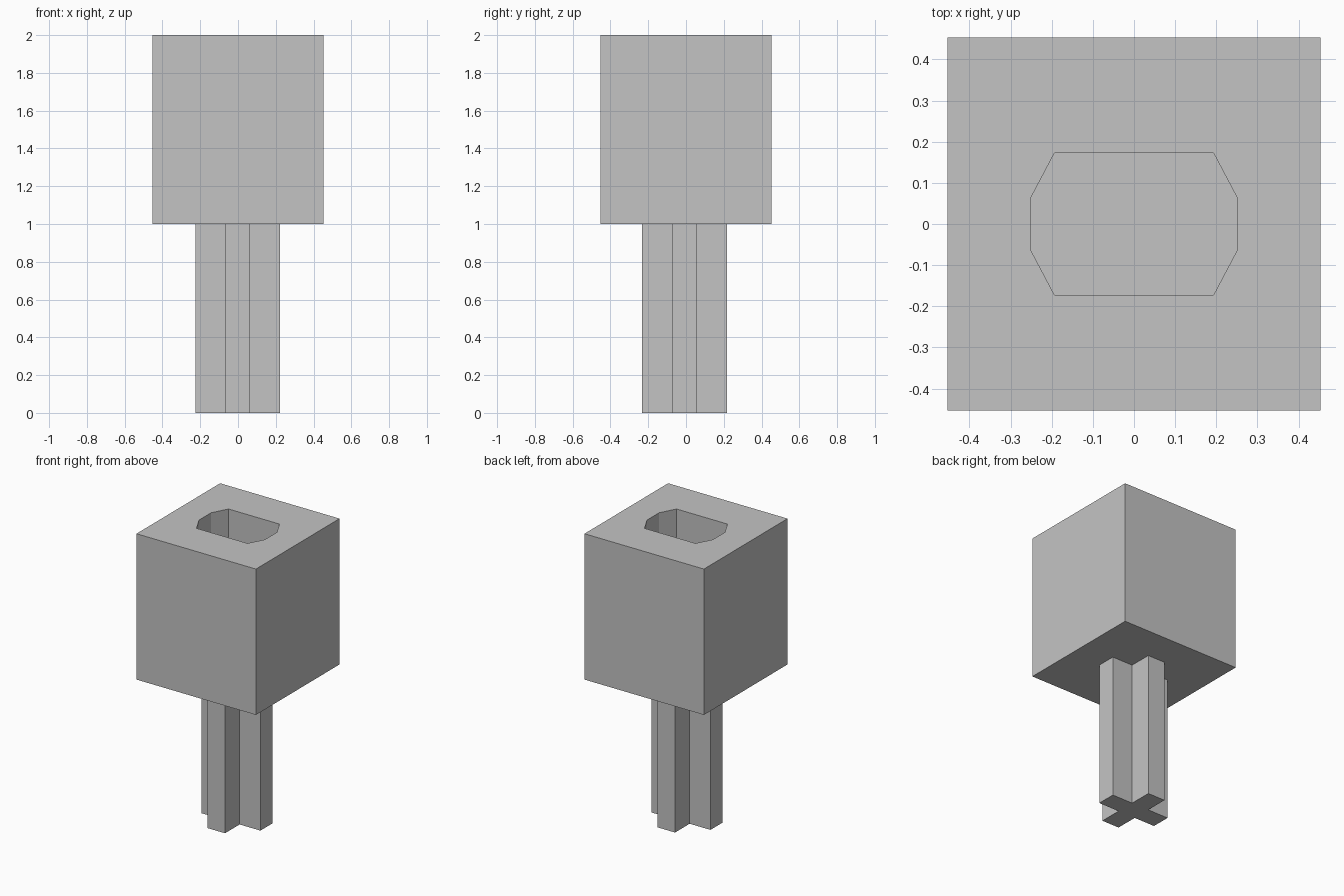
import bpy
import bmesh

cube = bpy.data.objects.get("Cube")
if cube:
    bpy.data.objects.remove(cube, do_unlink=True)

# One grey for the whole adapter
grey = bpy.data.materials.new("plain grey")
grey.use_nodes = True
colour = (0.55, 0.55, 0.55, 1)
grey.diffuse_color = colour
grey.node_tree.nodes["Principled BSDF"].inputs["Base Color"].default_value = colour


def prism(name, outline, z_low, z_high):
    """Extrude a flat outline between two heights."""
    bm = bmesh.new()
    base = bm.faces.new([bm.verts.new((x, y, z_low)) for x, y in outline])
    walls = bmesh.ops.extrude_face_region(bm, geom=[base], use_keep_orig=True)
    top = [v for v in walls["geom"] if isinstance(v, bmesh.types.BMVert)]
    bmesh.ops.translate(bm, verts=top, vec=(0, 0, z_high - z_low))
    bmesh.ops.recalc_face_normals(bm, faces=bm.faces)
    mesh = bpy.data.meshes.new(name)
    bm.to_mesh(mesh)
    bm.free()
    mesh.materials.append(grey)
    obj = bpy.data.objects.new(name, mesh)
    bpy.context.collection.objects.link(obj)
    return obj


def turned(quarter, centre=(0, 0)):
    """Repeat the points of one quarter around the centre."""
    points = []
    for _ in range(4):
        points += [(x + centre[0], y + centre[1]) for x, y in quarter]
        quarter = [(-y, x) for x, y in quarter]
    return points


# Square block
block = prism("socket_block", turned([(0.453, 0.453)]), 1.0, 2.0)

# Blind pocket with two flats and faceted ends, open at the top
side = [(0.25, -0.065), (0.25, 0.065), (0.193, 0.173)]
right_half = [(0.193, -0.173)] + side
pocket = right_half + [(-x, -y) for x, y in right_half]
cutter = prism("pocket_cutter", pocket, 1.25, 2.1)
cutter.hide_render = True
cutter.hide_set(True)
cutter.display_type = 'WIRE'
cut = block.modifiers.new("pocket", 'BOOLEAN')
cut.operation = 'DIFFERENCE'
cut.solver = 'EXACT'
cut.object = cutter

# Cross-shaped axle below the block
arm, half = 0.224, 0.066
prism("cross_axle", turned([(arm, -half), (arm, half), (half, half)], (-0.002, -0.008)), 0.0, 1.0)
